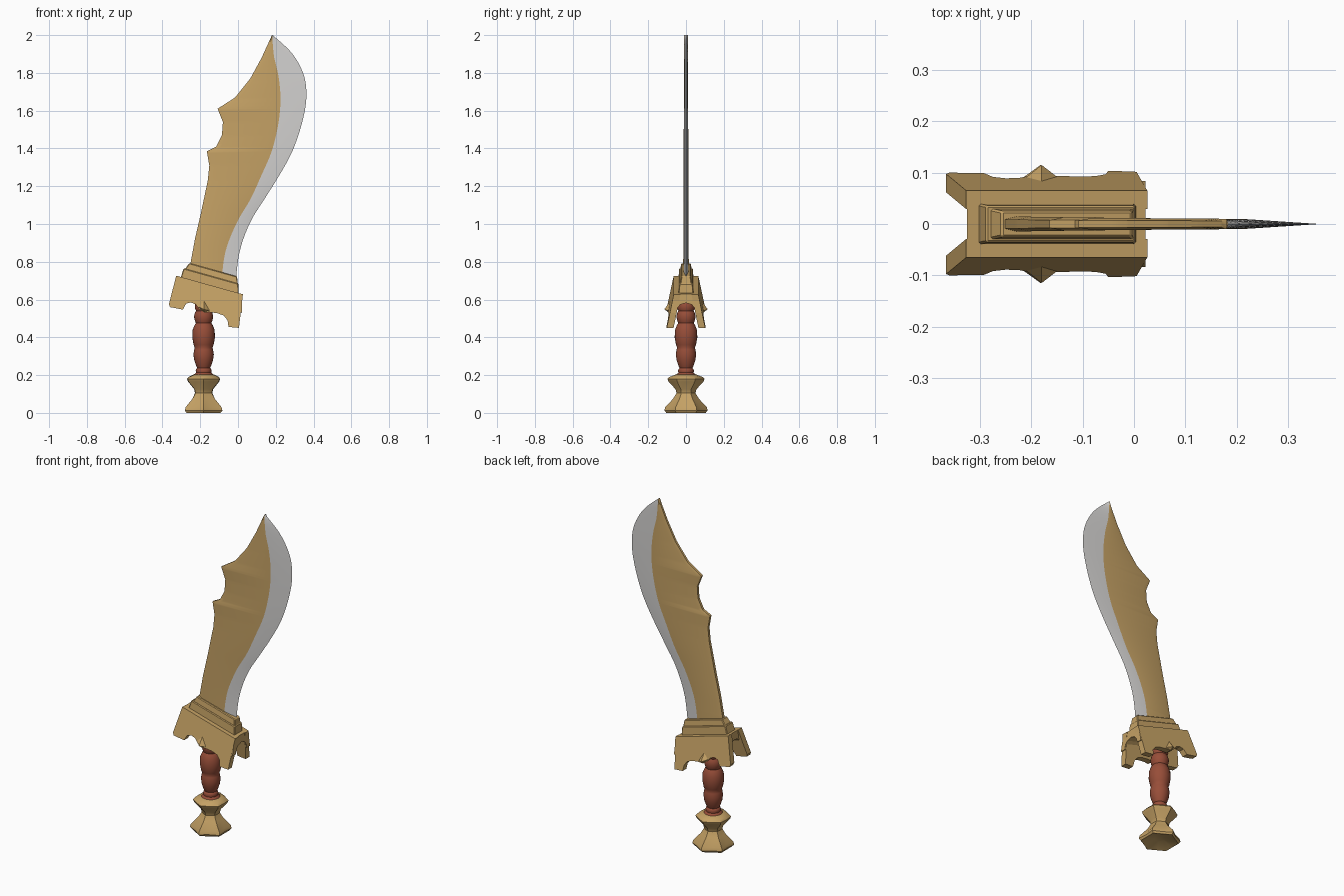
import bpy, bmesh, math

if "Cube" in bpy.data.objects:
    bpy.data.objects.remove(bpy.data.objects["Cube"])

def material(name, rgb):
    m = bpy.data.materials.new(name)
    m.diffuse_color = (*rgb, 1)
    m.use_nodes = True
    m.node_tree.nodes["Principled BSDF"].inputs["Base Color"].default_value = m.diffuse_color
    return m

GOLD = material("gold", (0.56, 0.36, 0.13))
STEEL = material("steel", (0.66, 0.65, 0.64))
RED = material("red grip", (0.31, 0.075, 0.04))

def make(name, verts, faces, mats, smooth=None):
    me = bpy.data.meshes.new(name)
    me.from_pydata(verts, [], faces)
    bm = bmesh.new()
    bm.from_mesh(me)
    bmesh.ops.recalc_face_normals(bm, faces=bm.faces)
    bm.to_mesh(me)
    bm.free()
    ob = bpy.data.objects.new(name, me)
    bpy.context.collection.objects.link(ob)
    for m in mats:
        me.materials.append(m)
    if smooth:
        bpy.ops.object.select_all(action='DESELECT')
        ob.select_set(True)
        bpy.context.view_layer.objects.active = ob
        bpy.ops.object.shade_smooth_by_angle(angle=math.radians(smooth))
    return ob

def loft(name, rings, mats, smooth=None):
    """Skin equal-sized closed rings and cap both ends."""
    n = len(rings[0])
    faces = [(k*n + i, k*n + (i+1) % n, (k+1)*n + (i+1) % n, (k+1)*n + i)
             for k in range(len(rings)-1) for i in range(n)]
    faces += [tuple(range(n)), tuple(range((len(rings)-1)*n, len(rings)*n))]
    return make(name, [p for r in rings for p in r], faces, mats, smooth)

def lerp_curve(pts, z):
    for (z0, x0), (z1, x1) in zip(pts, pts[1:]):
        if z <= z1:
            return x0 + (x1 - x0) * max(0, z - z0) / (z1 - z0)
    return pts[-1][1]

def soften(pts, steps=6):
    """Catmull-Rom refinement of a (z, x) curve."""
    out = []
    for i in range(len(pts)-1):
        p0, p1, p2 = pts[max(i-1, 0)], pts[i], pts[i+1]
        p3 = pts[min(i+2, len(pts)-1)]
        for s in range(steps):
            t = s / steps
            out.append(tuple(0.5*(2*b + (c-a)*t + (2*a-5*b+4*c-d)*t*t + (3*b-a-3*c+d)*t**3)
                             for a, b, c, d in zip(p0, p1, p2, p3)))
    return out + [pts[-1]]

# Blade: spine, colour border and cutting edge as (z, x) curves
spine = [(.70, -.265), (.8, -.25), (.92, -.228), (1.05, -.198), (1.23, -.16), (1.31, -.152),
         (1.385, -.165), (1.41, -.115), (1.47, -.085), (1.54, -.08), (1.61, -.108),
         (1.67, -.015), (1.77, .065), (1.88, .125), (2.0, .18)]
border = soften([(.70, -.088), (.86, -.065), (1.01, -.005), (1.13, .065), (1.26, .125),
                 (1.39, .18), (1.54, .215), (1.67, .225), (1.79, .213), (1.89, .19), (2.0, .181)])
edge = soften([(.70, -.012), (.86, .01), (1.01, .065), (1.14, .145), (1.26, .22), (1.39, .29),
               (1.54, .34), (1.67, .362), (1.79, .348), (1.905, .285), (2.0, .183)])
levels = sorted({p[0] for p in spine} | {.70 + .025*i for i in range(52)} | {1.99})
rings = []
for z in levels:
    s, e = lerp_curve(spine, z), lerp_curve(edge, z)
    b = min(max(lerp_curve(border, z), s + .0005), e - .0005)
    r = s + min(.025, (b - s) * .4)
    t = .015 - .005 * (z - .7) / 1.3
    rings.append([(s, -t*.6, z), (r, -t, z), (b, -t*.8, z), (e, 0, z),
                  (b, t*.8, z), (r, t, z), (s, t*.6, z)])
blade = loft("blade", rings, [GOLD, STEEL], 30)
for i, f in enumerate(blade.data.polygons):
    if i < 7 * (len(rings) - 1) and i % 7 in (2, 3):
        f.material_index = 1

# Guard: everything follows a line sloping down to the right
def top(x):
    return .635 - .28 * x

def tier(name, lo, hi):
    rings = []
    for x0, x1, y, h in (lo, hi):
        rings.append([(x, w, top(x) + h) for x, w in ((x0, -y), (x1, -y), (x1, y), (x0, y))])
    ob = loft(name, rings, [GOLD])
    bev = ob.modifiers.new("bevel", 'BEVEL')
    bev.width, bev.segments = .004, 1

tier("collar_lower", (-.305, .004, .040, -.01), (-.288, .002, .036, .05))
tier("collar_upper", (-.285, .0, .031, .04), (-.258, -.005, .025, .086))

# Guard body with an arched tunnel underneath
half = [(.065, 0), (.084, -.1), (.052, -.1), (.047, -.075), (.03, -.055), (0, -.047)]
section = half + [(-y, h) for y, h in reversed(half[:-1])]
loft("guard_body", [[(x, y, top(x) + h) for y, h in section] for x in (-.325, -.15, .022)], [GOLD])

# Flared side plates with corner feet and a central point
outline = [(-.327, .726), (.026, .628), (.005, .45), (-.05, .455), (-.055, .49), (-.075, .515),
           (-.11, .528), (-.15, .533), (-.18, .532), (-.205, .55), (-.225, .575), (-.25, .585),
           (-.275, .578), (-.292, .547), (-.36, .56), (-.366, .575)]
for side, name in ((-1, "guard_plate_front"), (1, "guard_plate_back")):
    def flare(x, z, inset=0):
        return side * (.065 + .2 * (top(x) - z) - inset)
    loft(name, [[(x, flare(x, z, d), z) for x, z in outline] for d in (0, .036)], [GOLD])
    base = [(-.215, .565), (-.18, .60), (-.145, .54), (-.18, .532)]
    verts = [(x, flare(x, z, .004), z) for x, z in base] + [(-.18, side * .115, .548)]
    make(name + "_point", verts, [(0, 1, 4), (1, 2, 4), (2, 3, 4), (3, 0, 4), (0, 1, 2, 3)], [GOLD])

# Turned grip
CX, N = -.182, 24
profile = [(.185, .06), (.20, .055), (.213, .040), (.222, .042), (.232, .040), (.238, .034),
           (.25, .040), (.28, .050), (.31, .054), (.335, .050), (.347, .047), (.36, .053),
           (.40, .060), (.44, .058), (.465, .048), (.475, .041), (.487, .046), (.51, .051),
           (.53, .046), (.54, .040), (.555, .047), (.575, .045), (.6, .034)]
loft("grip", [[(CX + r*math.cos(2*math.pi*i/N), r*math.sin(2*math.pi*i/N), z)
               for i in range(N)] for z, r in profile], [RED], 50)

# Six-pointed pommel: (z, point radius, valley radius)
pommel = [(.022, .03, .03), (.0, .104, .09), (.012, .115, .094), (.03, .110, .090),
          (.075, .068, .058), (.105, .050, .046), (.125, .055, .050), (.165, .092, .082),
          (.18, .098, .088), (.19, .088, .080), (.203, .055, .055)]
rings = []
for z, rp, rv in pommel:
    rings.append([(CX + (rv if i % 2 else rp) * math.cos(math.pi/2 + math.pi*i/6),
                   (rv if i % 2 else rp) * math.sin(math.pi/2 + math.pi*i/6), z) for i in range(12)])
loft("pommel", rings, [GOLD], 35)
